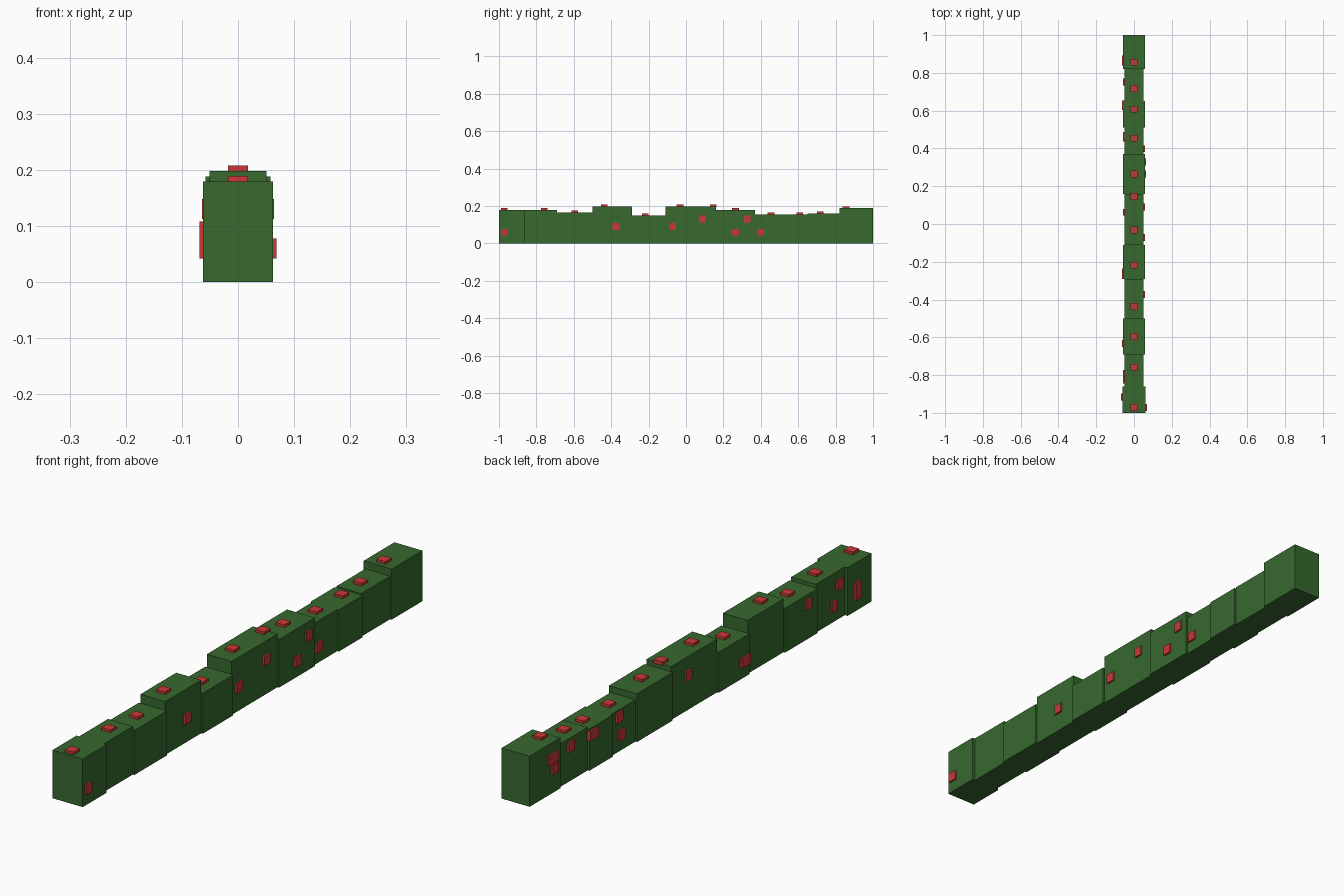
import bpy

cube = bpy.data.objects.get("Cube")
if cube:
    bpy.data.objects.remove(cube, do_unlink=True)


def material(name, rgb):
    mat = bpy.data.materials.new(name)
    mat.use_nodes = True
    mat.diffuse_color = (*rgb, 1)
    shader = mat.node_tree.nodes["Principled BSDF"]
    shader.inputs["Base Color"].default_value = mat.diffuse_color
    return mat


leaf_green = material("leaf green", (0.038, 0.14, 0.028))
flower_red = material("flower red", (0.6, 0.04, 0.038))

# Shared block sizes and flower levels
BROAD, WIDE, NARROW = 0.124, 0.115, 0.102
TALL, MEDIUM, SHORT = 0.198, 0.179, 0.155
LOW, MIDDLE, HIGH = 0.06, 0.09, 0.13
FLOWER, DEPTH = 0.036, 0.014


def box(name, center, size, mat):
    bpy.ops.mesh.primitive_cube_add(size=1, location=center)
    obj = bpy.context.object
    obj.name = name
    obj.scale = size
    bpy.ops.object.transform_apply(location=False, rotation=False, scale=True)
    obj.data.materials.append(mat)


def hedge_block(start, length, width, height, top, left=(), right=()):
    """Add one block with its flowers, placed by fractions of its length."""
    middle = start + length / 2
    box("hedge_block", (0, middle, height / 2), (width, length, height), leaf_green)
    box("top_flower", (0, middle + top * length, height + DEPTH / 5),
        (FLOWER, FLOWER, DEPTH), flower_red)
    for name, side, flowers in (("left_flower", 1, left), ("right_flower", -1, right)):
        for along, level in flowers:
            box(name, (side * width / 2, middle + along * length, level),
                (DEPTH, FLOWER, FLOWER), flower_red)
    return start + length


# Row of blocks from front to back, each starting where the last one ends
y = -1
y = hedge_block(y, length=.14, width=BROAD, height=MEDIUM, top=-.3,
                left=[(-.3, LOW)], right=[(.1, LOW), (.1, MIDDLE)])
y = hedge_block(y, length=.17, width=NARROW, height=MEDIUM, top=.1,
                right=[(-.3, HIGH), (-.1, LOW)])
y = hedge_block(y, length=.19, width=WIDE, height=.165, top=0,
                right=[(-.2, HIGH)])
y = hedge_block(y, length=.21, width=NARROW, height=TALL, top=-.2,
                left=[(.1, MIDDLE)])
y = hedge_block(y, length=.18, width=WIDE, height=.15, top=-.1,
                right=[(-.4, LOW), (-.3, LOW)])
y = hedge_block(y, length=.13, width=NARROW, height=TALL, top=.1,
                left=[(-.2, MIDDLE)])
y = hedge_block(y, length=.14, width=NARROW, height=TALL, top=.4,
                left=[(0, HIGH)], right=[(-.2, HIGH)])
y = hedge_block(y, length=.21, width=WIDE, height=MEDIUM, top=0,
                left=[(0, LOW), (.3, HIGH)])
y = hedge_block(y, length=.14, width=NARROW, height=SHORT, top=.1,
                left=[(-.3, LOW)], right=[(.1, LOW), (.2, HIGH)])
y = hedge_block(y, length=.14, width=WIDE, height=SHORT, top=.2,
                right=[(.3, HIGH), (.4, HIGH)])
y = hedge_block(y, length=.17, width=NARROW, height=.16, top=-.1,
                right=[(.1, HIGH)])
hedge_block(y, length=.18, width=WIDE, height=.188, top=-.3,
            right=[(-.3, HIGH), (-.2, HIGH), (-.3, MIDDLE)])
